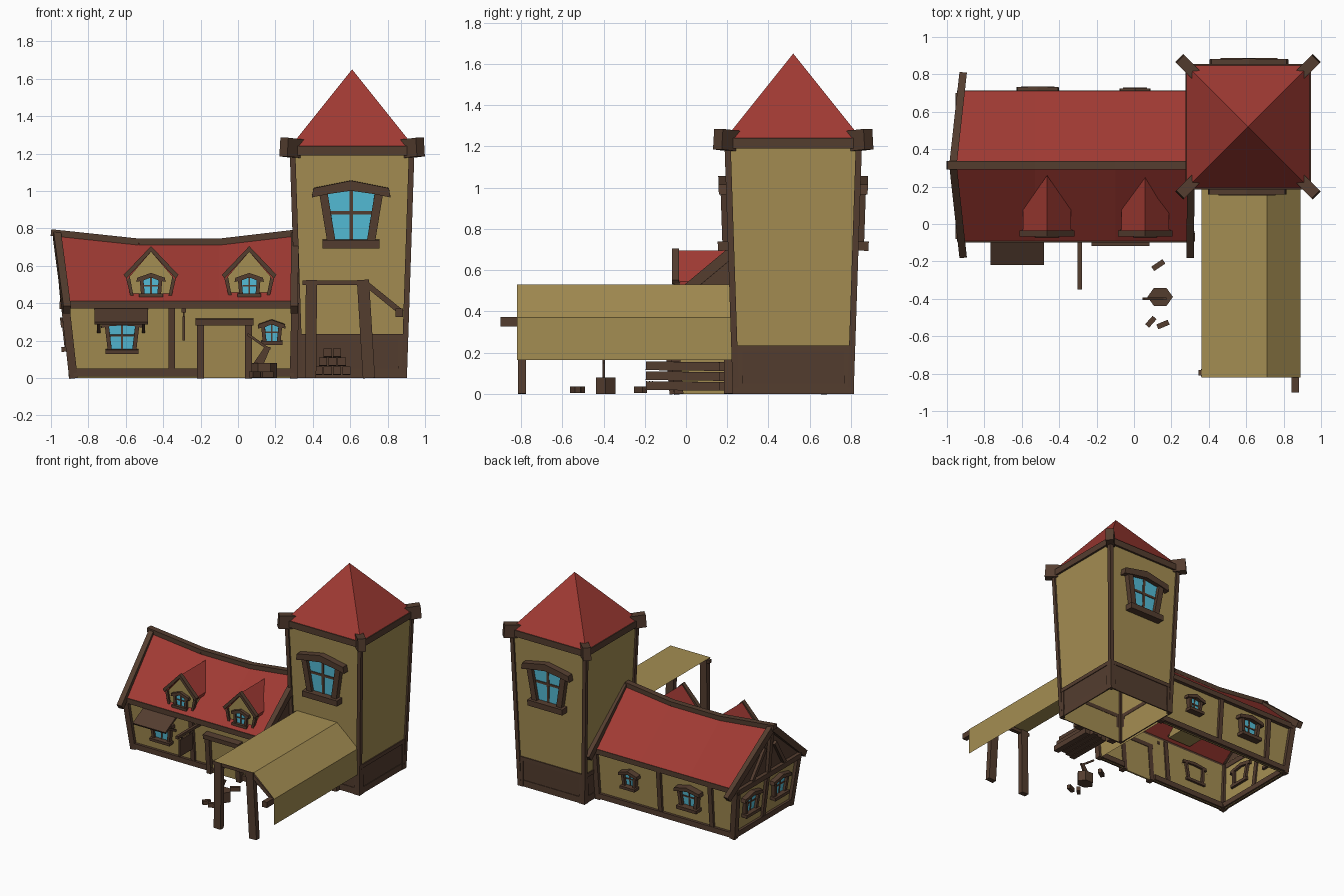
import bpy, bmesh, math
from mathutils import Vector, Matrix

if "Cube" in bpy.data.objects:
    bpy.data.objects.remove(bpy.data.objects["Cube"])


def material(name, rgb):
    m = bpy.data.materials.new(name)
    m.diffuse_color = [((c / 255 + 0.055) / 1.055) ** 2.4 for c in rgb] + [1]
    m.use_nodes = True
    m.node_tree.nodes["Principled BSDF"].inputs["Base Color"].default_value = m.diffuse_color
    return m


TAN = material("plaster tan", (164, 141, 82))
RED = material("roof red", (160, 58, 51))
WOOD = material("dark wood", (84, 61, 47))
GLASS = material("window blue", (84, 188, 214))


def mesh(name, verts, faces, mat):
    me = bpy.data.meshes.new(name)
    me.from_pydata([tuple(v) for v in verts], [], faces)
    bm = bmesh.new()
    bm.from_mesh(me)
    bmesh.ops.recalc_face_normals(bm, faces=bm.faces)
    bm.to_mesh(me)
    bm.free()
    me.materials.append(mat)
    ob = bpy.data.objects.new(name, me)
    bpy.context.collection.objects.link(ob)
    return ob


def beam(name, a, b, w, h, mat=WOOD, up=(0, 0, 1)):
    """Box from a to b: w sideways, h along up."""
    a, b = Vector(a), Vector(b)
    d = (b - a).normalized()
    s = d.cross(Vector(up)).normalized()
    u = s.cross(d)
    vs = [p + s * w / 2 * i + u * h / 2 * j for p in (a, b) for i, j in ((-1, -1), (1, -1), (1, 1), (-1, 1))]
    return mesh(name, vs, [(0, 1, 2, 3), (4, 5, 6, 7)] + [(i, (i + 1) % 4, 4 + (i + 1) % 4, 4 + i) for i in range(4)], mat)


def box(name, x0, x1, y0, y1, z0, z1, mat=WOOD):
    return beam(name, (x0, (y0 + y1) / 2, (z0 + z1) / 2), (x1, (y0 + y1) / 2, (z0 + z1) / 2), y1 - y0, z1 - z0, mat)


def plates(name, parts, M, mat):
    """Prisms from (points, back, front) on the plane of M, in one object."""
    vs, fs = [], []
    for pts, w0, w1 in parts:
        k, n = len(vs), len(pts)
        vs += [M @ Vector((u, v, w)) for w in (w0, w1) for u, v in pts]
        fs += [tuple(range(k, k + n)), tuple(range(k + n, k + 2 * n))]
        fs += [(k + i, k + (i + 1) % n, k + n + (i + 1) % n, k + n + i) for i in range(n)]
    return mesh(name, vs, fs, mat)


def place(x, y, z, turn=0, tilt=0.0):
    return Matrix.Translation((x, y, z)) @ Matrix.Rotation(math.radians(turn), 4, 'Z') @ Matrix.Rotation(math.pi / 2 + tilt, 4, 'X')


def rect(u0, u1, v0, v1):
    return [(u0, v0), (u1, v0), (u1, v1), (u0, v1)]


def window(name, M, gb, gt, h, r, f, d):
    """Flared window: glass half widths gb, gt; height h; peak r; frame f; depth d."""
    plates(name + "_glass", [([(-gb, 0), (gb, 0), (gt, h), (0, h + r), (-gt, h)], 0, 0.009)], M, GLASS)
    L = gt + 1.9 * f
    parts = [(rect(-gb - 1.5 * f, gb + 1.5 * f, -f, 0), -0.02, d * 1.3),
             (rect(-0.22 * f, 0.22 * f, 0, h + r), 0, 0.014),
             (rect(-gt * 0.93, gt * 0.93, h * 0.55, h * 0.55 + 0.4 * f), 0, 0.014)]
    for s in (-1, 1):
        parts.append(([(s * gb, 0), (s * (gb + f), 0), (s * (gt + f), h), (s * gt, h)], -0.02, d * 0.8))
        parts.append(([(0, h + r), (s * gt, h), (s * L, h - 0.4 * f), (s * (L - 0.2 * f), h + 0.7 * f), (0, h + r + 1.2 * f)], -0.02, d))
    plates(name + "_frame", parts, M, WOOD)


def shell(name, low, high, z0, z1, mat):
    """Open four-sided wall between two (x0, x1, y0, y1) rectangles."""
    vs = [(x, y, z) for (a, b, c, d), z in ((low, z0), (high, z1)) for x, y in ((a, c), (b, c), (b, d), (a, d))]
    return mesh(name, vs, [(i, (i + 1) % 4, 4 + (i + 1) % 4, 4 + i) for i in range(4)], mat)


# Tower
TX, TY = 0.61, 0.52
sq = lambda r: (TX - r, TX + r, TY - r, TY + r)
shell("tower_walls", sq(0.28), sq(0.32), 0, 1.21, TAN)
shell("tower_skirt", sq(0.284), sq(0.291), 0, 0.23, WOOD)
box("tower_eave_band", TX - .335, TX + .335, TY - .335, TY + .335, 1.19, 1.24)
r = 0.328
mesh("tower_roof", [(TX - r, TY - r, 1.24), (TX + r, TY - r, 1.24), (TX + r, TY + r, 1.24), (TX - r, TY + r, 1.24), (TX, TY, 1.65)],
     [(0, 1, 4), (1, 2, 4), (2, 3, 4), (3, 0, 4), (0, 1, 2, 3)], RED)
for sx in (-1, 1):
    for sy in (-1, 1):
        at = lambda q, z: (TX + sx * q, TY + sy * q, z)
        beam("tower_corner_beam", at(.278, 0), at(.318, 1.2), .03, .03, up=(0, 1, 0))
        beam("tower_corner_block", at(.28, 1.225), at(.365, 1.235), .06, .1)
for turn in range(0, 360, 90):
    M = place(TX, TY, 0, turn) @ Matrix.Translation((0, 0, .284))
    plates("skirt_trim", [(rect(-.28, .28, 0, .05), 0, .006), (rect(-.29, .29, .205, .235), 0, .012),
                          (rect(-.29, -.245, 0, .23), 0, .01), (rect(.245, .29, 0, .23), 0, .01)], M, WOOD)
window("tower_front_window", place(TX - .005, TY - .308, .74, 0, .034), .085, .125, .245, .018, .045, .045)
window("tower_back_window", place(TX + .005, TY + .308, .74, 180, .034), .085, .125, .245, .018, .045, .045)

# House walls and gables
shell("house_walls", (-.88, .30, -.035, .66), (-.925, .30, -.07, .69), 0, .42, TAN)
for n, xe, xr, zr in (("left", -.926, -.955, .76), ("right", .30, .30, .765)):
    mesh(n + "_gable", [(xe, -.07, .41), (xe, .69, .41), (xr, .315, zr)], [(0, 1, 2)], WOOD)

# Sagging main roof with its ridge
EY, EZ, RY = (-.092, .712), .412, .315
ridge = [(-.955, .772), (-.53, .728), (-.1, .728), (.30, .775)]
vs = [(x + (.035 if i == 0 else 0), EY[0], EZ) for i, (x, z) in enumerate(ridge)] + [(x, RY, z) for x, z in ridge]
vs += [(x, EY[1], z) for x, y, z in vs[:4]]
roof = mesh("main_roof", vs, [(i + k, i + k + 1, i + k + 5, i + k + 4) for k in (0, 4) for i in range(3)], RED)
sol = roof.modifiers.new("thickness", 'SOLIDIFY')
sol.thickness = 0.015
pts = [(-1.0, .778)] + ridge[1:3] + [(.30, .775)]
for (xa, za), (xb, zb) in zip(pts, pts[1:]):
    beam("ridge_beam", (xa, RY, za), (xb, RY, zb), .045, .035)
for xe, xr, zr in ((-.915, -.968, .765), (.30, .305, .765)):
    for ye in (-.165, .795):
        beam("bargeboard", (xe, ye, .365), (xr, RY, zr), .04, .05)
for y in (-.083, .7):
    box("eave_beam", -.92, .30, y - .015, y + .015, .372, .412)
box("gable_tie_beam", -.955, -.915, -.08, .70, .37, .41)
beam("gable_king_post", (-.935, RY, .41), (-.965, RY, .75), .035, .03, up=(1, 0, 0))
for s in (-1, 1):
    beam("gable_strut", (-.935, RY + s * .2, .41), (-.95, RY + s * .06, .62), .03, .03, up=(1, 0, 0))

# Timber frame: corner posts, wall posts and sills
for yb, yt in ((-.035, -.072), (.66, .692)):
    beam("left_corner_post", (-.88, yb, 0), (-.925, yt, .4), .045, .045, up=(0, 1, 0))
    beam("right_corner_post", (.297, yb, 0), (.305, yt, .4), .04, .045, up=(0, 1, 0))
beam("front_post", (-.355, -.04, .03), (-.355, -.075, .39), .035, .03, up=(0, 1, 0))
for x in (-.25, -.70):
    beam("back_post", (x, .665, .03), (x, .695, .39), .035, .03, up=(0, 1, 0))
beam("left_wall_post", (-.885, RY, .03), (-.93, RY, .39), .035, .03, up=(1, 0, 0))
for n, x0, x1, y in (("front", -.88, -.22, -.04), ("front", .07, .3, -.04), ("back", -.88, .3, .665)):
    box(n + "_sill", x0, x1, y - .02, y + .02, .008, .05)
box("left_sill", -.905, -.865, -.04, .665, .008, .05)

# House windows
window("front_large_window", place(-.62, -.052, .155, 0, .085), .055, .07, .125, .005, .022, .035)
window("front_small_window", place(.18, -.056, .2, 0, .085), .028, .036, .075, .015, .02, .03)
window("back_large_window", place(-.515, .678, .17, 180, .075), .05, .064, .115, .012, .026, .045)
window("back_small_window", place(.005, .678, .19, 180, .075), .032, .042, .085, .014, .022, .04)
for y in (.14, .50):
    window("left_window", place(-.9, y, .17, -90, .11), .05, .064, .115, .012, .026, .035)

# Door and window awning
M = place(-.072, -.04, 0, 0, .085)
plates("door", [(rect(-.11, .11, 0, .285), 0, .012)], M, TAN)
plates("door_frame", [(rect(-.148, -.11, 0, .29), -.01, .04), (rect(.11, .148, 0, .29), -.01, .04),
                      (rect(-.155, .155, .285, .32), -.01, .05)], M, WOOD)
beam("window_awning", (-.625, -.07, .37), (-.625, -.215, .292), .285, .015)
for x in (-.745, -.505):
    beam("awning_bracket", (x, -.06, .25), (x, -.17, .305), .018, .018)

# Hanging sign
beam("sign_arm", (-.29, -.06, .36), (-.29, -.35, .36), .022, .022)
box("sign_board", -.297, -.283, -.32, -.16, .2, .33)
for y in (-.29, -.19):
    box("sign_hanger", -.293, -.287, y - .004, y + .004, .32, .355)

# Dormers
for cx in (-.465, .06):
    M = place(cx, 0, 0)
    plates("dormer_wall", [([(-.1, .42), (.1, .42), (.118, .55), (0, .685), (-.118, .55)], -.1, .04)], M, TAN)
    for s in (-1, 1):
        vs = [(cx, -.055, .695), (cx + s * .128, -.055, .545), (cx + s * .128, .075, .545), (cx, .26, .695)]
        vs += [(x, y, z - .02) for x, y, z in vs]
        mesh("dormer_roof", vs, [(0, 1, 2, 3), (4, 5, 6, 7)] + [(i, (i + 1) % 4, 4 + (i + 1) % 4, 4 + i) for i in range(4)], RED)
        mesh("dormer_cheek", [(cx + s * .1, -.04, .42), (cx + s * .118, -.04, .55), (cx + s * .118, .09, .55), (cx + s * .1, -.03, .43)], [(0, 1, 2, 3)], TAN)
    trim = []
    for s in (-1, 1):
        trim.append(([(0, .705), (s * .146, .552), (s * .132, .532), (0, .675)], .035, .068))
        trim.append(([(s * .135, .54), (s * .108, .43), (s * .092, .43), (s * .115, .55)], .03, .055))
    plates("dormer_trim", trim, M, WOOD)
    window("dormer_window", place(cx, -.04, .452), .034, .04, .07, .016, .02, .025)

# Canopy: flat top, sloped side and hanging flap
prof = [(.36, .53), (.71, .53), (.89, .37), (.89, .165)]
mesh("canopy_cloth", [(x, y, z) for y in (-.82, .225) for x, z in prof], [(i, i + 1, i + 5, i + 4) for i in range(3)], TAN)
for y in (-.795, .205):
    beam("canopy_left_post", (.388, y, 0), (.393, y, .525), .06, .04, up=(0, 1, 0))
    beam("canopy_right_post", (.70, y, 0), (.668, y, .525), .065, .04, up=(0, 1, 0))
    beam("canopy_cross_beam", (.345, y, .51), (.70, y, .51), .03, .025)
    beam("canopy_brace", (.69, y, .50), (.875, y, .35), .03, .03)
beam("canopy_pole", (.862, -.90, .35), (.862, .22, .35), .04, .045)

# Stacked firewood under the canopy
for row, n in enumerate((4, 3, 2)):
    for i in range(n):
        x = .505 + (i - (n - 1) / 2) * .05
        sh = .015 * ((i + row) % 3 - 1)
        beam("firewood_log", (x, -.18 + sh, .04 + row * .048), (x, .18 + sh, .036 + row * .048), .044, .042)

# Chopping block, axe and split wood
M = Matrix.Translation((.14, -.39, 0))
ring = [(.068 * math.cos(math.pi * i / 3), .055 * math.sin(math.pi * i / 3)) for i in range(6)]
plates("chopping_block", [(ring, 0, .08)], M, WOOD)
beam("axe_handle", (.17, -.4, .15), (.05, -.4, .235), .012, .014)
plates("axe_head", [([(.08, .075), (.135, .07), (.175, .165), (.145, .17)], .394, .406)], place(0, 0, 0), WOOD)
for a, b in (((.07, -.545), (.11, -.5)), ((.125, -.55), (.185, -.525)), ((.10, -.24), (.16, -.2))):
    beam("split_wood", (*a, .02), (*b, .02), .028, .032)
